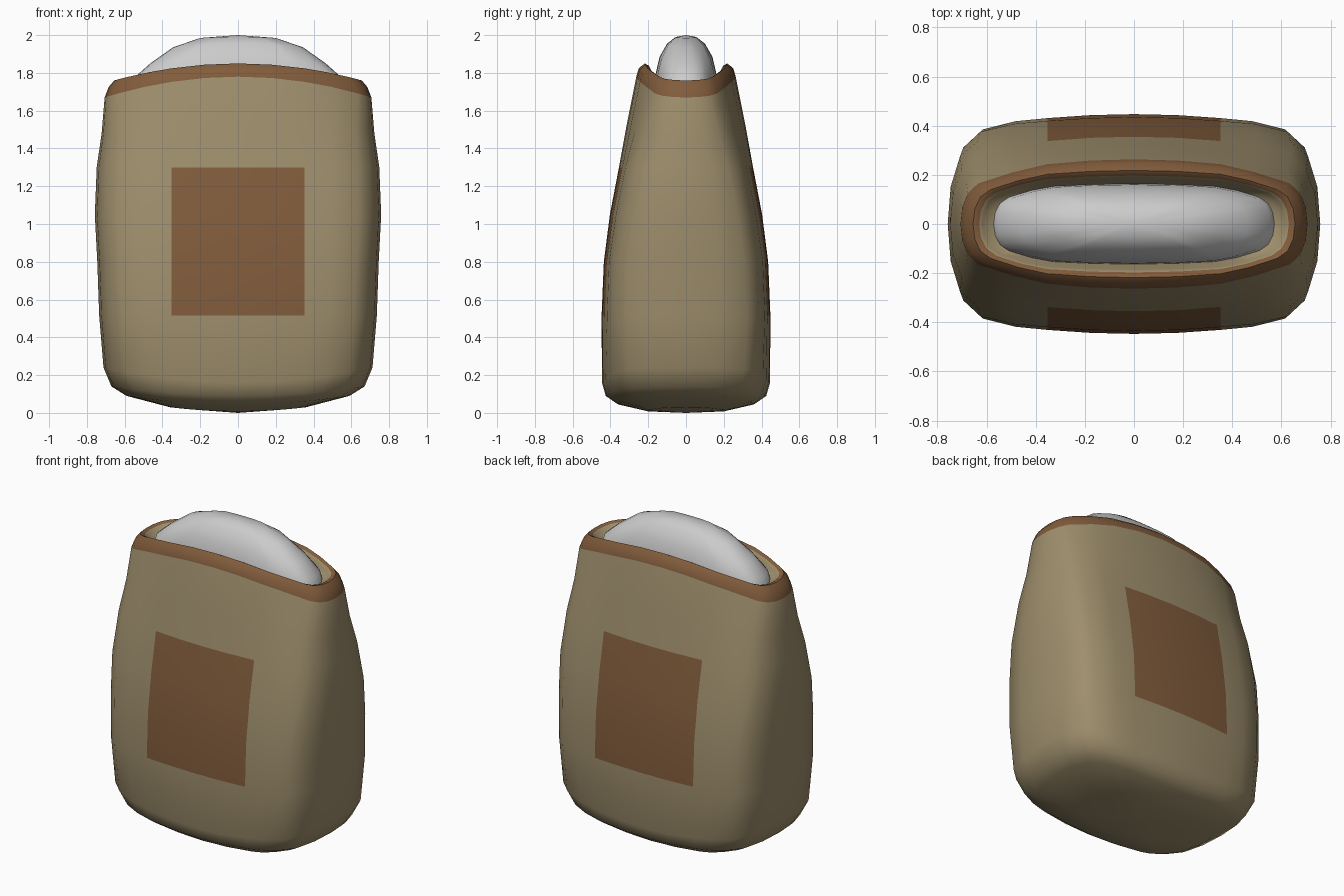
import bpy, bmesh, math

if "Cube" in bpy.data.objects:
    bpy.data.objects.remove(bpy.data.objects["Cube"])


def material(name, rgb):
    m = bpy.data.materials.new(name)
    m.diffuse_color = (*rgb, 1)
    m.use_nodes = True
    m.node_tree.nodes["Principled BSDF"].inputs["Base Color"].default_value = m.diffuse_color
    return m


canvas = material("canvas", (0.34, 0.27, 0.15))
leather = material("leather", (0.22, 0.107, 0.045))


def ring(z_end, z_mid, w, y_side, y_corner, d, k):
    """Cross-section mirrored from one quadrant; k scales the corner cut."""
    cx = w - 0.12 * k
    f = 0.352 if w > 0.6 else w * 0.58
    yf = y_corner + (d - y_corner) * (0.74 + 0.15 * (1 - k))
    quad = [(w, 0), (w - 0.012 * k, y_side * 0.55), (w - 0.05 * k, y_side),
            (cx, y_corner), ((cx + f) / 2, (y_corner + yf) / 2 + 0.01 * k),
            (f, yf), (f / 2, d - (d - yf) * 0.25), (0, d)]
    half = quad + [(-x, y) for x, y in quad[-2::-1]]
    full = half + [(x, -y) for x, y in half[-2:0:-1]]
    return [(x, y, z_end + (z_mid - z_end) * (1 - (x / w) ** 2)) for x, y in full]


def loft(name, rows, bottom, top, mats=(), paint=None, angle=35):
    bm = bmesh.new()
    loops = [[bm.verts.new(p) for p in ring(*r)] for r in rows]
    n = len(loops[0])
    for i, (a, b) in enumerate(zip(loops, loops[1:])):
        for j in range(n):
            face = bm.faces.new((a[j], a[(j + 1) % n], b[(j + 1) % n], b[j]))
            if paint:
                face.material_index = paint(i, j)
    for z, loop in ((bottom, loops[0]), (top, loops[-1])):
        c = bm.verts.new((0, 0, z))
        for j in range(n):
            bm.faces.new((loop[j], loop[(j + 1) % n], c))
    bmesh.ops.recalc_face_normals(bm, faces=bm.faces)
    me = bpy.data.meshes.new(name)
    bm.to_mesh(me)
    bm.free()
    ob = bpy.data.objects.new(name, me)
    bpy.context.collection.objects.link(ob)
    for m in mats:
        me.materials.append(m)
    bpy.ops.object.select_all(action='DESELECT')
    bpy.context.view_layer.objects.active = ob
    ob.select_set(True)
    bpy.ops.object.shade_smooth_by_angle(angle=math.radians(angle))
    return ob


# Sack: z at ends, z at middle, half width, side y, corner y, half depth, corner cut
sack_rows = [
    (0.03, 0.008, 0.36, 0.13, 0.17, 0.20, 0.8),
    (0.09, 0.045, 0.59, 0.24, 0.30, 0.36, 1.0),
    (0.14, 0.09, 0.67, 0.28, 0.345, 0.425, 1.0),
    (0.24, 0.16, 0.712, 0.31, 0.37, 0.445, 1.0),
    (0.515, 0.515, 0.735, 0.32, 0.385, 0.447, 1.0),
    (0.80, 0.80, 0.745, 0.31, 0.375, 0.435, 1.0),
    (1.05, 1.05, 0.758, 0.275, 0.335, 0.403, 1.0),
    (1.30, 1.30, 0.748, 0.22, 0.285, 0.355, 0.95),
    (1.48, 1.52, 0.722, 0.17, 0.225, 0.315, 0.8),
    # leather rim
    (1.67, 1.78, 0.706, 0.125, 0.165, 0.263, 0.6),
    (1.725, 1.825, 0.685, 0.118, 0.155, 0.250, 0.6),
    (1.76, 1.85, 0.655, 0.11, 0.14, 0.218, 0.6),
    (1.755, 1.838, 0.63, 0.10, 0.13, 0.197, 0.6),
    # inner lining
    (1.74, 1.81, 0.615, 0.095, 0.125, 0.185, 0.6),
    (1.71, 1.74, 0.565, 0.085, 0.11, 0.160, 0.6),
]


def sack_paint(i, j):
    rim = 9 <= i < 12
    patch = 4 <= i < 7 and (5 <= j < 9 or 19 <= j < 23)
    return int(rim or patch)


loft("sack", sack_rows, 0.0, 1.70, (canvas, leather), sack_paint, 40)

# Heaped contents in the opening
heap_rows = [
    (1.70, 1.72, 0.575, 0.085, 0.11, 0.165, 0.5),
    (1.77, 1.80, 0.555, 0.08, 0.105, 0.160, 0.5),
    (1.85, 1.885, 0.465, 0.07, 0.095, 0.140, 0.6),
    (1.935, 1.955, 0.345, 0.05, 0.07, 0.100, 0.6),
    (1.985, 1.99, 0.20, 0.03, 0.04, 0.055, 0.4),
]
loft("heaped_contents", heap_rows, 1.70, 2.0, angle=45)
